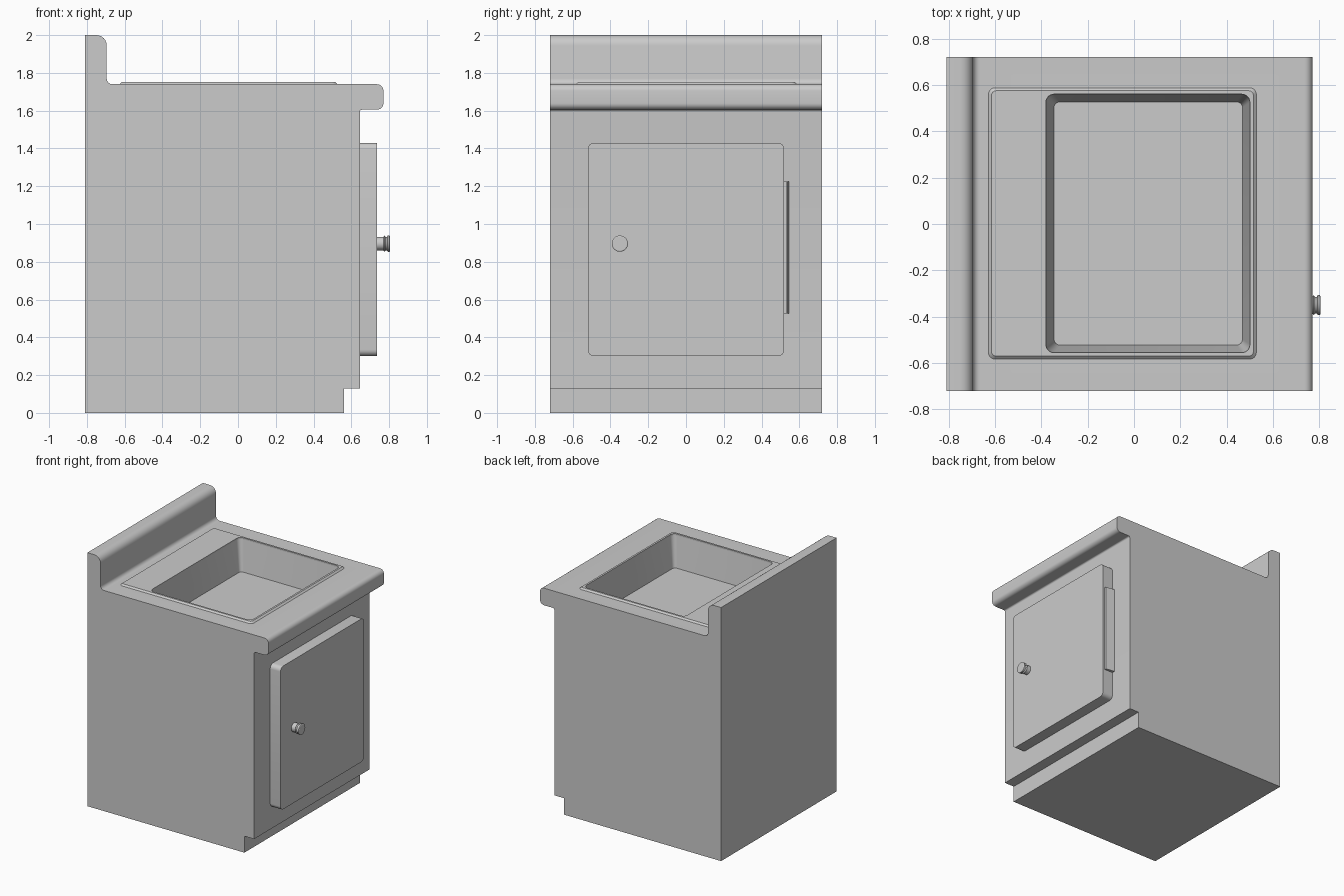
import bpy, bmesh, math
from mathutils import Vector

if "Cube" in bpy.data.objects:
    bpy.data.objects.remove(bpy.data.objects["Cube"])


def fillet(points, seg=6):
    """Round a closed 2D outline; each point is (a, b, radius)."""
    out = []
    n = len(points)
    for i, (a, b, r) in enumerate(points):
        p = Vector((a, b))
        if r == 0:
            out.append(p)
            continue
        u = (Vector(points[i - 1][:2]) - p).normalized()
        v = (Vector(points[(i + 1) % n][:2]) - p).normalized()
        c = p + (u + v) * r          # right-angle corners only
        for k in range(seg + 1):
            t = math.pi / 2 * k / seg
            out.append(c - v * r * math.cos(t) - u * r * math.sin(t))
    return out


def rounded_rect(a0, a1, b0, b1, r):
    return fillet([(a0, b0, r), (a1, b0, r), (a1, b1, r), (a0, b1, r)])


def loft(name, rings, caps=True, closed=False):
    """Skin matching rings of 3D points into one mesh object."""
    bm = bmesh.new()
    vs = [[bm.verts.new(p) for p in ring] for ring in rings]
    pairs = list(zip(vs, vs[1:])) + ([(vs[-1], vs[0])] if closed else [])
    for lo, hi in pairs:
        for i in range(len(lo)):
            j = (i + 1) % len(lo)
            bm.faces.new((lo[i], lo[j], hi[j], hi[i]))
    if caps:
        bm.faces.new(vs[0][::-1])
        bm.faces.new(vs[-1])
    bmesh.ops.recalc_face_normals(bm, faces=bm.faces)
    me = bpy.data.meshes.new(name)
    bm.to_mesh(me)
    bm.free()
    ob = bpy.data.objects.new(name, me)
    bpy.context.collection.objects.link(ob)
    return ob


def select(ob):
    bpy.ops.object.select_all(action='DESELECT')
    ob.select_set(True)
    bpy.context.view_layer.objects.active = ob


def smooth(ob):
    select(ob)
    bpy.ops.object.shade_smooth_by_angle(angle=math.radians(30))


def at_z(outline, z):
    return [(p.x, p.y, z) for p in outline]


def at_x(outline, x):
    return [(x, p.x, p.y) for p in outline]


# cabinet, counter and backsplash share one side profile
profile = fillet([
    (-0.81, 0, 0), (0.56, 0, 0), (0.56, 0.13, 0), (0.645, 0.13, 0),
    (0.645, 1.605, 0.012), (0.77, 1.605, 0.035), (0.77, 1.74, 0.035),
    (-0.695, 1.74, 0.03), (-0.695, 2.0, 0.055), (-0.81, 2.0, 0)])
cabinet = loft("cabinet", [[(p.x, y, p.y) for p in profile] for y in (-0.72, 0.72)])

# basin recess with tapered walls
hole = rounded_rect(-0.38, 0.50, -0.555, 0.56, 0.035)
floor = rounded_rect(-0.345, 0.468, -0.522, 0.527, 0.025)
cutter = loft("basin_cutter", [at_z(floor, 1.50), at_z(hole, 1.74), at_z(hole, 1.85)])
cutter.hide_render = True
mod = cabinet.modifiers.new("basin", 'BOOLEAN')
mod.operation = 'DIFFERENCE'
mod.solver = 'EXACT'
mod.object = cutter
select(cabinet)
bpy.ops.object.modifier_apply(modifier=mod.name)
bpy.data.objects.remove(cutter)
smooth(cabinet)

# raised rim plate around the basin
outer = rounded_rect(-0.63, 0.53, -0.585, 0.59, 0.03)
inset = rounded_rect(-0.615, 0.515, -0.57, 0.575, 0.02)
rim = loft("sink_rim", [at_z(outer, 1.738), at_z(inset, 1.752),
                        at_z(hole, 1.752), at_z(hole, 1.738)], caps=False, closed=True)
smooth(rim)

# door
panel = rounded_rect(-0.52, 0.52, 0.30, 1.43, 0.035)
smooth(loft("door", [at_x(panel, 0.64), at_x(panel, 0.735)]))

# hinge strip beside the door, slightly wedge shaped
wedge = [(0.64, 0.515), (0.64, 0.546), (0.72, 0.534), (0.72, 0.515)]
loft("hinge", [[(x, y, z) for x, y in wedge] for z in (0.525, 1.225)])

# turned door knob
turned = [(0.73, 0.035), (0.769, 0.035), (0.775, 0.043), (0.782, 0.036),
          (0.789, 0.036), (0.793, 0.043), (0.802, 0.043), (0.805, 0.038)]
rings = [[(x, -0.35 + r * math.cos(k * math.tau / 24), 0.896 + r * math.sin(k * math.tau / 24))
          for k in range(24)] for x, r in turned]
smooth(loft("door_knob", rings))
